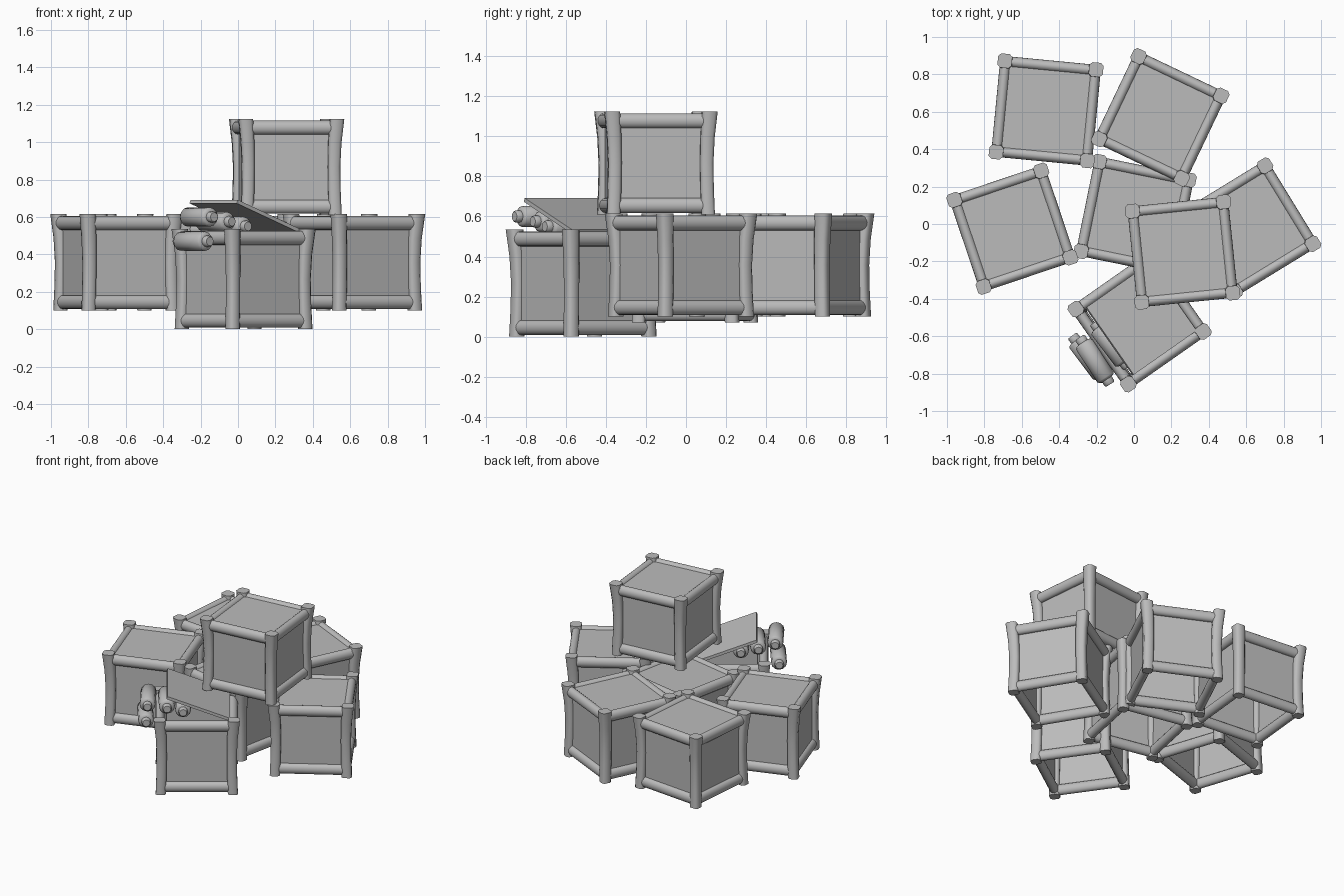
import bpy, bmesh, math
from mathutils import Matrix, Vector

cube = bpy.data.objects.get("Cube")
if cube:
    bpy.data.objects.remove(cube, do_unlink=True)

grey = bpy.data.materials.new("plain grey")
grey.use_nodes = True
colour = (0.5, 0.5, 0.5, 1)
grey.diffuse_color = colour
grey.node_tree.nodes["Principled BSDF"].inputs["Base Color"].default_value = colour

HALF = 0.245    # centre of crate to centre of a post
BEAM = 0.037    # beam radius


def finish(name, bm, place):
    """Turn a bmesh into a placed, smooth-shaded object."""
    bmesh.ops.recalc_face_normals(bm, faces=bm.faces)
    mesh = bpy.data.meshes.new(name)
    bm.to_mesh(mesh)
    bm.free()
    mesh.materials.append(grey)
    obj = bpy.data.objects.new(name, mesh)
    obj.matrix_world = place
    bpy.context.collection.objects.link(obj)
    bpy.ops.object.select_all(action='DESELECT')
    obj.select_set(True)
    bpy.context.view_layer.objects.active = obj
    bpy.ops.object.shade_smooth_by_angle(angle=math.radians(50))
    return obj


def loft(bm, rings):
    """Skin a list of equal-length rings and cap both ends."""
    loops = [[bm.verts.new(p) for p in ring] for ring in rings]
    n = len(loops[0])
    for a, b in zip(loops, loops[1:]):
        for i in range(n):
            j = (i + 1) % n
            bm.faces.new((a[i], a[j], b[j], b[i]))
    bm.faces.new(loops[0])
    bm.faces.new(loops[-1])


def box(bm, size, centre):
    m = Matrix.Translation(centre) @ Matrix.Diagonal((*size, 1))
    bmesh.ops.create_cube(bm, size=1, matrix=m)


def posts(bm, height):
    # Four chamfered square posts, waisted and bowed slightly inwards
    for sx in (-1, 1):
        for sy in (-1, 1):
            rings = []
            for t, half, inset in ((0, .033, .008), (.25, .033, .013), (.5, .033, .015),
                                   (.75, .035, .011), (1, .038, 0)):
                cut = half * 0.6
                c = HALF - inset
                flat = [(half, -cut), (half, cut), (cut, half), (-cut, half),
                        (-half, cut), (-half, -cut), (-cut, -half), (cut, -half)]
                rings.append([(sx * c + x, sy * c + y, t * height) for x, y in flat])
            loft(bm, rings)


def beams(bm, height):
    # Round rails along the bottom and top edges
    for z, off in ((BEAM + .008, HALF - .012), (height - BEAM - .01, HALF - .004)):
        for k in range(4):
            m = (Matrix.Rotation(k * math.pi / 2, 4, 'Z') @ Matrix.Translation((0, -off, z))
                 @ Matrix.Diagonal((1, .8, 1, 1)) @ Matrix.Rotation(math.pi / 2, 4, 'Y'))
            bmesh.ops.create_cone(bm, cap_ends=True, segments=16, radius1=BEAM,
                                  radius2=BEAM, depth=2 * HALF - .02, matrix=m)


def crate(name, x, y, z, angle, height=.515, lid=True):
    """A bottomless crate: posts, rails, four walls and a top panel."""
    place = Matrix.Translation((x, y, z)) @ Matrix.Rotation(math.radians(angle), 4, 'Z')
    bm = bmesh.new()
    posts(bm, height)
    beams(bm, height)
    finish(name + "_frame", bm, place)

    bm = bmesh.new()
    wall_height = height - 2 * BEAM
    off = HALF - .016
    for s in (-1, 1):
        box(bm, (2 * off, .012, wall_height), (0, s * off, height / 2))
        box(bm, (.012, 2 * off, wall_height), (s * off, 0, height / 2))
    if lid:
        box(bm, (2 * off, 2 * off, .012), (0, 0, height - .032))
    finish(name + "_panels", bm, place)
    return place


crate("back_right_side_crate", -.47, .605, .10, -5.5)
crate("back_left_side_crate", .14, .57, .10, -25.5)
crate("right_side_crate", -.65, -.025, .10, 18.6)
crate("middle_crate", .005, .045, .07, -11.5)
crate("left_side_crate", .62, -.025, .10, -58.5)
crate("upper_crate", .26, -.15, .61, 5.8)
front = crate("front_crate", .03, -.515, 0, 35, .535, lid=False)

# Loose lid, propped up on one side
bm = bmesh.new()
box(bm, (.44, .44, .02), (-.22, 0, 0))
finish("front_crate_lid", bm,
       front @ Matrix.Translation((.215, 0, .525)) @ Matrix.Rotation(math.radians(21), 4, 'Y'))


def roll(name, x, y, z, turn=0):
    """A round stick with a narrower stub at each end."""
    bm = bmesh.new()
    profile = ((-.15, .024), (-.142, .03), (-.118, .03), (-.115, .042), (-.105, .052),
               (.105, .052), (.115, .042), (.118, .03), (.142, .03), (.15, .024))
    rings = []
    for along, r in profile:
        rings.append([(r * math.cos(a), along, r * math.sin(a))
                      for a in (i * math.tau / 12 for i in range(12))])
    loft(bm, rings)
    finish(name, bm, front @ Matrix.Translation((x, y, z))
           @ Matrix.Rotation(math.radians(turn), 4, 'Z'))


# Sticks spilling from under the lid
roll("outer_upper_stick", -.32, -.04, .60, -2)
roll("outer_lower_stick", -.337, -.01, .47, 2)
roll("rim_stick", -.20, -.02, .575, 2)
roll("inner_stick", -.09, -.02, .55)
